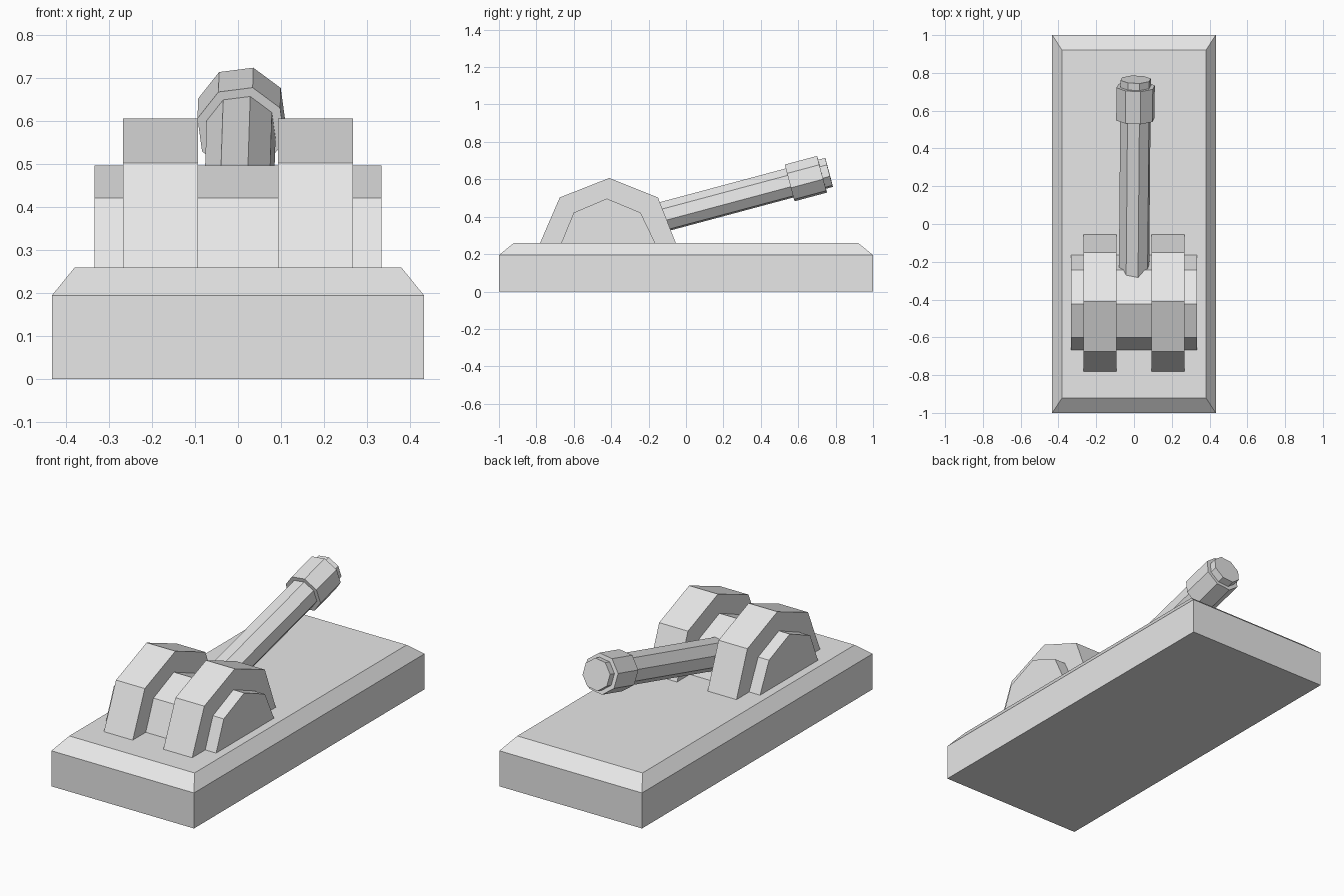
import bpy, bmesh
from math import radians
from mathutils import Matrix, Vector

cube = bpy.data.objects.get("Cube")
if cube:
    bpy.data.objects.remove(cube)

grey = bpy.data.materials.new("plain_grey")
grey.use_nodes = True
grey.diffuse_color = (0.8, 0.8, 0.8, 1)
grey.node_tree.nodes["Principled BSDF"].inputs["Base Color"].default_value = (0.8, 0.8, 0.8, 1)


def finish(name, bm):
    bmesh.ops.recalc_face_normals(bm, faces=bm.faces)
    mesh = bpy.data.meshes.new(name)
    bm.to_mesh(mesh)
    bm.free()
    mesh.materials.append(grey)
    obj = bpy.data.objects.new(name, mesh)
    bpy.context.collection.objects.link(obj)
    return obj


def profile_block(name, points, x0, x1):
    """Extrude a (y, z) side profile from x0 to x1."""
    bm = bmesh.new()
    face = bm.faces.new([bm.verts.new((x0, y, z)) for y, z in points])
    ext = bmesh.ops.extrude_face_region(bm, geom=[face])["geom"]
    moved = [v for v in ext if isinstance(v, bmesh.types.BMVert)]
    bmesh.ops.translate(bm, verts=moved, vec=(x1 - x0, 0, 0))
    return finish(name, bm)


def tube(name, tip, start, end, radius):
    """Octagonal prism on the gun axis; start and end are distances back from the tip."""
    aim = (Matrix.Translation(tip) @ Matrix.Rotation(radians(-0.5), 4, 'Z')
           @ Matrix.Rotation(radians(-75), 4, 'X') @ Matrix.Rotation(radians(15), 4, 'Z'))
    bm = bmesh.new()
    bmesh.ops.create_cone(bm, cap_ends=True, segments=8, radius1=radius, radius2=radius,
                          depth=start - end,
                          matrix=aim @ Matrix.Translation((0, 0, -(start + end) / 2)))
    return finish(name, bm)


# Base slab with a sloped upper rim
bm = bmesh.new()
bmesh.ops.create_cube(bm, size=1, matrix=Matrix.Translation((0, 0, 0.0975))
                      @ Matrix.Diagonal((0.866, 2, 0.195, 1)))
top = max(bm.faces, key=lambda f: f.calc_center_median().z)
ext = bmesh.ops.extrude_face_region(bm, geom=[top])["geom"]
rim = [v for v in ext if isinstance(v, bmesh.types.BMVert)]
bmesh.ops.delete(bm, geom=[top], context='FACES_ONLY')
for v in rim:
    v.co = Vector((v.co.x * 0.878, v.co.y * 0.92, 0.26))
finish("base_slab", bm)

# Low block running across the mount
profile_block("mount_core", [(-0.667, 0.26), (-0.6, 0.422), (-0.423, 0.497),
                             (-0.243, 0.422), (-0.165, 0.26)], -0.334, 0.334)

# Tall cheek plates either side of the gun
cheek = [(-0.78, 0.26), (-0.675, 0.503), (-0.41, 0.607), (-0.15, 0.503), (-0.055, 0.26)]
for side, sign in (("left", 1), ("right", -1)):
    profile_block(side + "_cheek", cheek, sign * 0.093, sign * 0.268)

# Raised barrel and its muzzle collar
tip = Vector((0.009, 0.765, 0.637))
tube("barrel", tip, 1.1, 0, 0.083)
tube("muzzle_collar", tip, 0.218, 0.039, 0.105)
